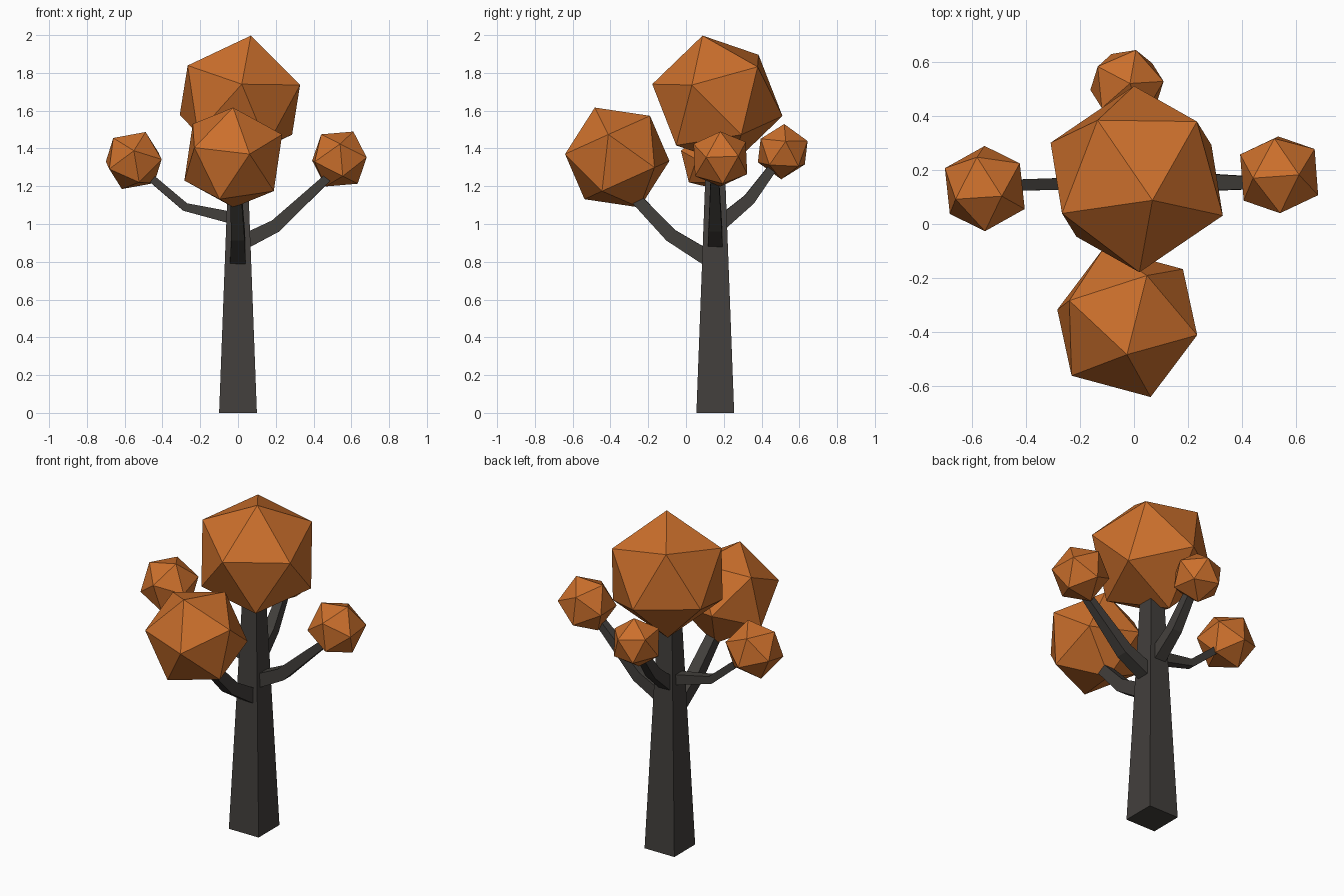
import bpy, bmesh
from mathutils import Vector, Matrix

if "Cube" in bpy.data.objects:
    bpy.data.objects.remove(bpy.data.objects["Cube"])


def material(name, colour):
    m = bpy.data.materials.new(name)
    m.diffuse_color = colour
    m.use_nodes = True
    m.node_tree.nodes["Principled BSDF"].inputs["Base Color"].default_value = m.diffuse_color
    return m


bark = material("bark", (0.055, 0.050, 0.045, 1))
leaf = material("autumn_leaf", (0.60, 0.16, 0.025, 1))


def finish(name, bm, mat):
    bmesh.ops.recalc_face_normals(bm, faces=bm.faces)
    mesh = bpy.data.meshes.new(name)
    bm.to_mesh(mesh)
    bm.free()
    mesh.materials.append(mat)
    bpy.context.collection.objects.link(bpy.data.objects.new(name, mesh))


def limb(name, points, halves):
    """Square tapered tube swept along a path lying in one vertical plane."""
    pts = [Vector(p) for p in points]
    run = pts[-1] - pts[0]
    side = Vector((-run.y, run.x, 0))
    side = side.normalized() if side.length > 1e-4 else Vector((1, 0, 0))
    bm = bmesh.new()
    rings = []
    for i, (p, h) in enumerate(zip(pts, halves)):
        before = (p - pts[i - 1]).normalized() if i else Vector()
        after = (pts[i + 1] - p).normalized() if i + 1 < len(pts) else Vector()
        up = side.cross((before + after).normalized())
        rings.append([bm.verts.new(p + side * a * h + up * b * h)
                      for a, b in ((-1, -1), (1, -1), (1, 1), (-1, 1))])
    for r, s in zip(rings, rings[1:]):
        for k in range(4):
            bm.faces.new((r[k], r[k - 1], s[k - 1], s[k]))
    bm.faces.new(rings[0])
    bm.faces.new(rings[-1])
    finish(name, bm, bark)


def foliage(name, centre, radius, tip, neighbour):
    """Icosahedron turned so two adjacent corners face the given directions."""
    z = Vector(tip).normalized()
    n = Vector(neighbour)
    x = (n - z * n.dot(z)).normalized()
    turn = Matrix((x, z.cross(x), z)).transposed().to_4x4()
    bm = bmesh.new()
    bmesh.ops.create_icosphere(bm, subdivisions=1, radius=radius,
                               matrix=Matrix.Translation(centre) @ turn)
    finish(name, bm, leaf)


# Trunk and four bent branches
limb("trunk", [(0, 0.155, 0), (0, 0.155, 1.4)], [0.10, 0.047])
limb("front_branch", [(0, 0.13, 0.81), (0, -0.08, 0.94), (-0.01, -0.27, 1.14)],
     [0.042, 0.036, 0.03])
limb("left_branch", [(-0.02, 0.155, 1.03), (-0.28, 0.148, 1.09), (-0.48, 0.143, 1.26)],
     [0.032, 0.022, 0.02])
limb("right_branch", [(0.02, 0.155, 0.90), (0.20, 0.155, 0.99), (0.49, 0.152, 1.26)],
     [0.040, 0.035, 0.021])
limb("back_branch", [(-0.005, 0.18, 1.00), (-0.01, 0.335, 1.13), (-0.015, 0.475, 1.32)],
     [0.038, 0.032, 0.023])

# Leaf clumps
foliage("top_foliage", (0.01, 0.166, 1.656), 0.355,
        (0.058, -0.078, 0.34), (0.011, -0.344, 0.09))
foliage("front_foliage", (-0.025, -0.364, 1.352), 0.29,
        (-0.001, -0.118, 0.262), (0.088, -0.276, 0.008))
foliage("left_foliage", (-0.552, 0.131, 1.336), 0.166,
        (0.063, -0.028, 0.151), (-0.106, -0.04, 0.124))
foliage("right_foliage", (0.537, 0.182, 1.344), 0.163,
        (0.073, 0, 0.144), (-0.09, -0.012, 0.133))
foliage("back_foliage", (-0.026, 0.512, 1.383), 0.147,
        (0.011, 0.008, 0.146), (0.033, 0.13, 0.06))
